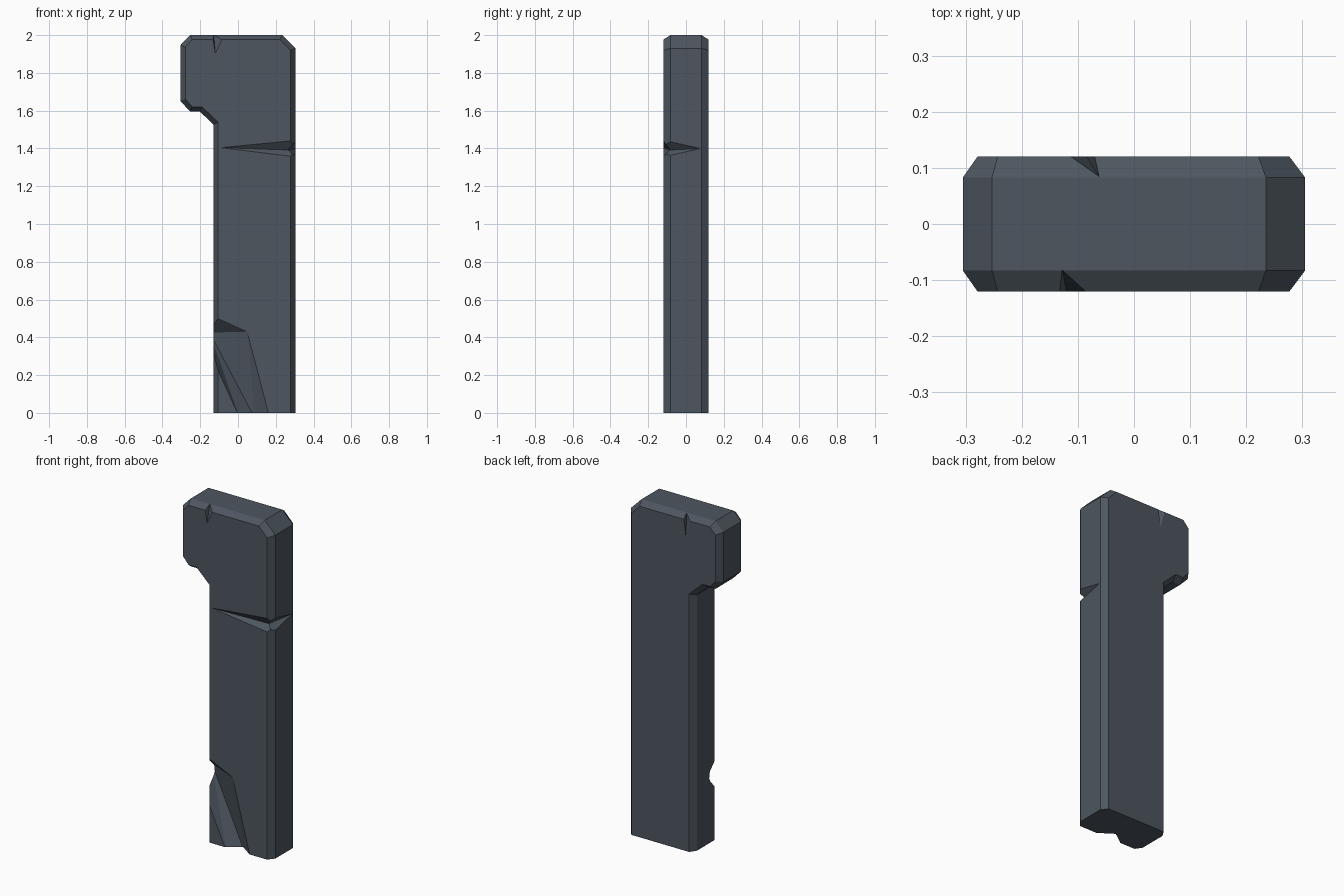
import bpy, bmesh
from mathutils import Vector

if "Cube" in bpy.data.objects:
    bpy.data.objects.remove(bpy.data.objects["Cube"])

# one flat slate colour
slate = bpy.data.materials.new("slate grey")
slate.diffuse_color = (0.075, 0.093, 0.115, 1)
slate.use_nodes = True
slate.node_tree.nodes["Principled BSDF"].inputs["Base Color"].default_value = slate.diffuse_color


def make_object(name, bm):
    bmesh.ops.recalc_face_normals(bm, faces=bm.faces)
    me = bpy.data.meshes.new(name)
    bm.to_mesh(me)
    bm.free()
    me.materials.append(slate)
    ob = bpy.data.objects.new(name, me)
    bpy.context.collection.objects.link(ob)
    return ob


def hull(name, pts):
    bm = bmesh.new()
    for p in pts:
        bm.verts.new(p)
    res = bmesh.ops.convex_hull(bm, input=bm.verts)
    loose = [v for v in bm.verts if not v.link_faces]
    bmesh.ops.delete(bm, geom=loose, context='VERTS')
    return make_object(name, bm)


def bipyramid(name, tips, ring):
    bm = bmesh.new()
    r = [bm.verts.new(p) for p in ring]
    for t in tips:
        v = bm.verts.new(t)
        for i in range(len(r)):
            bm.faces.new((v, r[i], r[(i + 1) % len(r)]))
    return make_object(name, bm)


# stone slab: outer outline and inset outline (x, z), chamfered front and back
outer = [(-.13, 0), (.305, 0), (.305, 1.93), (.235, 2), (-.253, 2),
         (-.305, 1.947), (-.305, 1.65), (-.252, 1.595), (-.202, 1.595), (-.13, 1.527)]
inner = [(-.105, 0), (.277, 0), (.277, 1.919), (.222, 1.976), (-.243, 1.976),
         (-.279, 1.937), (-.279, 1.662), (-.242, 1.62), (-.19, 1.62), (-.105, 1.539)]
bm = bmesh.new()
rings = [[bm.verts.new((x, y, z)) for x, z in prof]
         for prof, y in ((inner, -.12), (outer, -.083), (outer, .083), (inner, .12))]
n = len(outer)
for a, b in zip(rings, rings[1:]):
    for i in range(n):
        if i:                                   # the bottom is one flat face
            j = (i + 1) % n
            bm.faces.new((a[i], a[j], b[j], b[i]))
bm.faces.new(rings[0])
bm.faces.new(rings[-1])
bm.faces.new([r[0] for r in rings] + [r[1] for r in reversed(rings)])
slab = make_object("stone_slab", bm)

# crack wrapping the front right edge
crack = bipyramid("edge_crack_cutter",
                  [(-.11, -.122, 1.405), (.307, .085, 1.4)],
                  [(.265, -.085, 1.392), (.31, -.125, 1.45), (.36, -.18, 1.4), (.31, -.125, 1.35)])

# large broken gouge at the lower left of the front
rim = [(-.15, .32), (.01, -.03), (.17, -.03), (.05, .43), (-.15, .52)]
gouge = hull("gouge_cutter",
             [(x, y, z) for x, z in rim for y in (-.121, -.25)]
             + [(-.15, -.03, .425), (.09, -.065, -.03)])

# small chips in the front and back top edges
chip_front = hull("front_chip_cutter",
                  [(-.128, -.082, 2.001), (-.12, -.121, 1.9), (-.134, -.123, 1.982),
                   (-.08, -.123, 1.98), (-.11, -.17, 2.03)])
chip_back = hull("back_chip_cutter",
                 [(-.062, .084, 2.001), (-.085, .121, 1.868), (-.118, .123, 1.98),
                  (-.07, .123, 1.98), (-.08, .17, 2.03)])

# cut the damage out of the slab
for c in (crack, gouge, chip_front, chip_back):
    m = slab.modifiers.new(c.name, 'BOOLEAN')
    m.operation = 'DIFFERENCE'
    m.solver = 'EXACT'
    m.object = c
    c.hide_render = True
    c.hide_set(True)
